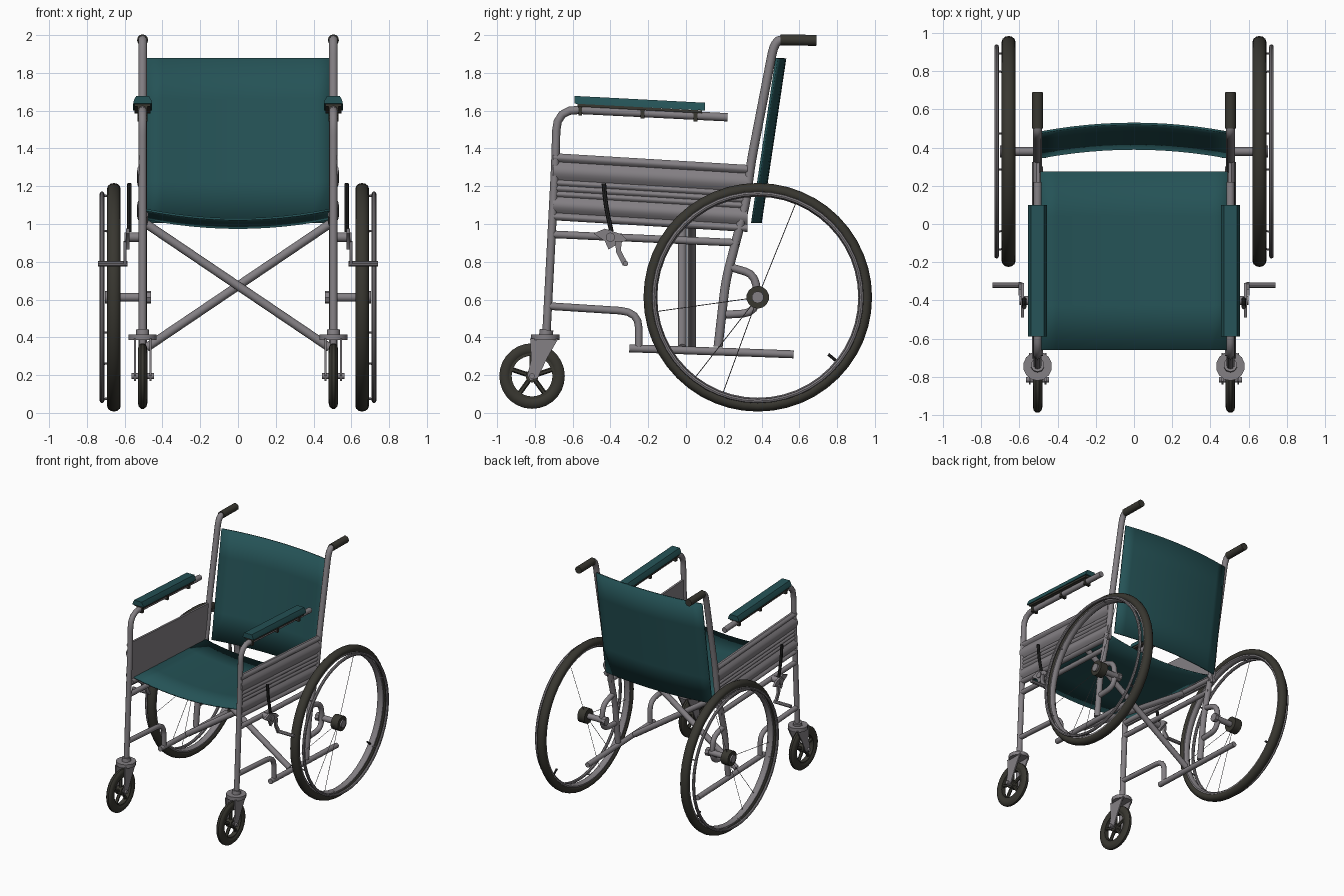
import bpy, bmesh, math
from mathutils import Vector

if "Cube" in bpy.data.objects:
    bpy.data.objects.remove(bpy.data.objects["Cube"])


def material(name, rgb):
    m = bpy.data.materials.new(name)
    m.use_nodes = True
    m.diffuse_color = (*rgb, 1)
    m.node_tree.nodes["Principled BSDF"].inputs["Base Color"].default_value = (*rgb, 1)
    return m


METAL = material("grey metal", (0.23, 0.215, 0.23))
RUBBER = material("dark rubber", (0.04, 0.038, 0.03))
TEAL = material("teal fabric", (0.018, 0.085, 0.093))
BLACK = material("black lever", (0.02, 0.02, 0.02))
X = 0.505  # side frame plane
made = []


def finish(name, bm, mat, mirror=True):
    bmesh.ops.recalc_face_normals(bm, faces=bm.faces)
    me = bpy.data.meshes.new(name)
    bm.to_mesh(me)
    bm.free()
    me.materials.append(mat)
    ob = bpy.data.objects.new(name, me)
    bpy.context.collection.objects.link(ob)
    if mirror:
        ob.modifiers.new("mirror", "MIRROR")
    made.append(ob)
    return ob


def loft(bm, rings, loop=False):
    """Skin closed rings of points; cap the ends unless the rings loop."""
    vs = [[bm.verts.new(p) for p in r] for r in rings]
    n = len(vs[0])
    pairs = list(zip(vs, vs[1:])) + ([(vs[-1], vs[0])] if loop else [])
    for a, b in pairs:
        for i in range(n):
            bm.faces.new((a[i], a[(i + 1) % n], b[(i + 1) % n], b[i]))
    if not loop:
        bm.faces.new(vs[0])
        bm.faces.new(vs[-1])


def rounded(pts, r):
    """Round the inner corners of a path."""
    out = [pts[0]]
    for a, b, c in zip(pts, pts[1:], pts[2:]):
        ra, rc = min(r, (a - b).length * 0.45), min(r, (c - b).length * 0.45)
        p, q = b + (a - b).normalized() * ra, b + (c - b).normalized() * rc
        for k in range(5):
            t = k / 4
            out.append(p * (1 - t) ** 2 + b * 2 * t * (1 - t) + q * t * t)
    return out + [pts[-1]]


def add_tube(bm, pts, r, sides=10, fillet=0.08):
    pts = rounded([Vector(p) for p in pts], fillet)
    rings = []
    for i, p in enumerate(pts):
        t = (pts[min(i + 1, len(pts) - 1)] - pts[max(i - 1, 0)]).normalized()
        ref = Vector((0, 1, 0)) if abs(t.x) > 0.5 else Vector((1, 0, 0))
        u = t.cross(ref).normalized()
        v = t.cross(u)
        rings.append([p + r * (u * math.cos(a) + v * math.sin(a))
                      for a in (2 * math.pi * k / sides for k in range(sides))])
    loft(bm, rings)


def tube(name, pts, r, mat=METAL, mirror=True, **kw):
    bm = bmesh.new()
    add_tube(bm, pts, r, **kw)
    return finish(name, bm, mat, mirror)


def side_tube(name, yz, r, mat=METAL, x=X, **kw):
    return tube(name, [(x, y, z) for y, z in yz], r, mat, **kw)


def lathe(name, profile, x, y, z, mat, seg=40):
    """Spin a closed (x, radius) profile about an axle along x."""
    bm = bmesh.new()
    loft(bm, [[(x + dx, y + r * math.cos(a), z + r * math.sin(a)) for dx, r in profile]
              for a in (2 * math.pi * k / seg for k in range(seg))], loop=True)
    return finish(name, bm, mat)


def oval(rx, rr, major, n=10):
    return [(rx * math.cos(2 * math.pi * k / n), major + rr * math.sin(2 * math.pi * k / n))
            for k in range(n)]


def plate(name, yz, x0, x1, mat=METAL):
    bm = bmesh.new()
    loft(bm, [[(x, y, z) for y, z in yz] for x in (x0, x1)])
    return finish(name, bm, mat)


def extrude(name, section, start, end, mat):
    """Run an (x, z) section along y from start to end, each (y, z offset)."""
    bm = bmesh.new()
    loft(bm, [[(x, y, z + dz) for x, z in section] for y, dz in (start, end)])
    return finish(name, bm, mat)


def cloth(name, f, n, m):
    bm = bmesh.new()
    g = [[bm.verts.new(f(2 * i / n - 1, j / m)) for j in range(m + 1)] for i in range(n + 1)]
    for i in range(n):
        for j in range(m):
            bm.faces.new((g[i][j], g[i + 1][j], g[i + 1][j + 1], g[i][j + 1]))
    ob = finish(name, bm, TEAL, False)
    s = ob.modifiers.new("thickness", "SOLIDIFY")
    s.thickness, s.offset = 0.012, 0


# Fabric seat and backrest, sagging between the side frames
cloth("seat", lambda u, v: (0.49 * u, -0.66 + 0.935 * v,
                            1.075 - 0.045 * v - 0.05 * (1 - u * u)), 12, 4)
cloth("backrest", lambda u, v: (0.485 * u, 0.35 + 0.13 * v + 0.045 * (1 - u * u),
                                1.005 + 0.872 * v), 12, 4)

# Side frame tubes
side_tube("front_post_and_arm_tube", [(-.74, .4), (-.69, 1.35), (-.685, 1.61), (.22, 1.565)], .022, fillet=.12)
side_tube("back_post", [(.17, .35), (.21, .7), (.315, 1.1), (.345, 1.33), (.47, 1.975), (.55, 1.975)], .024)
side_tube("push_handle", [(.5, 1.975), (.69, 1.972)], .029, RUBBER, sides=12)
side_tube("seat_rail", [(-.69, 1.05), (.3, .99)], .02, x=.495)
side_tube("middle_rail", [(-.7, .945), (.28, .9)], .02)
side_tube("lower_rail", [(-.3, .342), (.57, .31)], .021)
side_tube("front_step_tube", [(-.72, .565), (-.25, .535), (-.25, .345)], .02, fillet=.1)
side_tube("axle_bracket", [(.24, .77), (.375, .73), (.375, .53), (.21, .52)], .021, fillet=.09)

# Folding cross braces
for s, y, nm in ((1, -.02, "front_cross_brace"), (-1, .03, "rear_cross_brace")):
    tube(nm, [(-.485 * s, y, 1.0), (.485 * s, y, .345)], .023, mirror=False)

# Ribbed side panels
ribs = [(.495, 1.375), (.495, 1.02)]
for z0, z1, bulge in ((1.02, 1.06, .016), (1.06, 1.145, .022), (1.145, 1.175, .01),
                      (1.175, 1.205, .01), (1.205, 1.235, .01), (1.235, 1.33, .022),
                      (1.33, 1.375, .016)):
    ribs += [(.512 + bulge * math.sin(math.pi * k / 6), z0 + (z1 - z0) * k / 6) for k in range(6)]
ribs.append((.512, 1.375))
extrude("side_panel", ribs, (-.705, 0), (.325, -.062), METAL)

# Arm pads with dark base and clamps
pad = [(X - .05, 1.637), (X + .05, 1.637), (X + .046, 1.655), (X + .034, 1.678),
       (X - .034, 1.678), (X - .046, 1.655)]
extrude("arm_pad", pad, (-.59, 0), (.1, -.036), TEAL)
base = [(X - .043, 1.622), (X + .043, 1.622), (X + .043, 1.637), (X - .043, 1.637)]
extrude("arm_pad_base", base, (-.575, 0), (.085, -.036), RUBBER)
for i, y in enumerate((-.56, -.23, .05)):
    dz = -.053 * (y + .56)
    clamp = [(X - .026, 1.575), (X + .026, 1.575), (X + .026, 1.625), (X - .026, 1.625)]
    extrude(f"arm_clamp_{i + 1}", clamp, (y - .01, dz), (y + .01, dz), RUBBER)

# Large wheels
WX, WY, WZ = .657, .38, .612
lathe("rear_tyre", oval(.036, .03, .575, 12), WX, WY, WZ, RUBBER, 48)
lathe("rear_rim", [(-.026, .56), (-.026, .545), (-.01, .532), (.01, .532), (.026, .545), (.026, .56)],
      WX, WY, WZ, METAL, 48)
lathe("hand_rim", oval(.012, .012, .549, 8), .72, WY, WZ, METAL, 48)
tube("rear_axle", [(.47, WY, WZ), (.7, WY, WZ)], .023, sides=12)
tube("axle_nut", [(.46, WY, WZ), (.49, WY, WZ)], .034, sides=8)
tube("rear_hub", [(.625, WY, WZ), (.69, WY, WZ)], .06, RUBBER, sides=14)
tube("hub_cap", [(.685, WY, WZ), (.703, WY, WZ)], .032, sides=10)


def polar(x, r, a, y=WY, z=WZ):
    return (x, y + r * math.cos(a), z + r * math.sin(a))


bm = bmesh.new()
for deg in (68, 188, 250, 232):
    a = math.radians(deg)
    add_tube(bm, [polar(WX, .05, a), polar(WX, .54, a)], .0022, sides=4)
finish("wire_spokes", bm, METAL)
bm = bmesh.new()
for k in range(6):
    a = math.radians(60 * k + 20)
    add_tube(bm, [polar(WX + .01, .54, a), polar(.72, .549, a)], .006, sides=6)
finish("hand_rim_pins", bm, METAL)
a = math.radians(-39)
tube("tyre_valve", [polar(WX, .48, a), polar(WX, .54, a)], .008, BLACK, sides=6)

# Front casters: tyre, five-spoke wheel, fork and swivel
CY, CZ = -.815, .195
lathe("caster_tyre", oval(.025, .032, .143, 10), X, CY, CZ, RUBBER, 28)
lathe("caster_rim", [(-.018, .128), (-.018, .108), (.018, .108), (.018, .128)], X, CY, CZ, RUBBER, 28)
bm = bmesh.new()
for k in range(5):
    a = math.radians(90 + 72 * k)
    add_tube(bm, [polar(X, .02, a, CY, CZ), polar(X, .115, a, CY, CZ)], .013, sides=6)
finish("caster_spokes", bm, RUBBER)
tube("caster_hub", [(X - .025, CY, CZ), (X + .025, CY, CZ)], .034, RUBBER, sides=12)
tube("caster_axle", [(X - .06, CY, CZ), (X + .06, CY, CZ)], .015)
for nm, dx in (("inner", -.046), ("outer", .036)):
    plate(f"caster_fork_{nm}", [(-.825, .395), (-.675, .395), (-.735, .29), (-.785, .185),
                                (-.825, .17), (-.84, .2), (-.82, .28)], X + dx, X + dx + .01)
tube("caster_swivel_disc", [(X, -.745, .385), (X, -.745, .415)], .076, sides=14)
side_tube("caster_stem", [(-.742, .41), (-.738, .44)], .036)

# Parking brakes
tube("brake_mount", [(.5, -.4, .93), (.6, -.4, .93)], .025)
plate("brake_bracket", [(-.49, .95), (-.43, .975), (-.34, .945), (-.31, .915), (-.36, .895),
                        (-.41, .865), (-.43, .91)], .575, .592)
side_tube("brake_lever", [(-.435, 1.215), (-.425, 1.1), (-.395, .96)], .012, BLACK, x=.575, sides=8)
plate("brake_arm", [(-.375, .91), (-.34, .91), (-.345, .86), (-.305, .785), (-.335, .78), (-.37, .85)], .59, .605)
tube("brake_shoe", [(.585, -.32, .79), (.74, -.32, .79)], .014, sides=8)

# Smooth shading with sharp edges kept
bpy.ops.object.select_all(action="DESELECT")
for ob in made:
    ob.select_set(True)
bpy.context.view_layer.objects.active = made[0]
bpy.ops.object.shade_smooth_by_angle(angle=math.radians(40))
